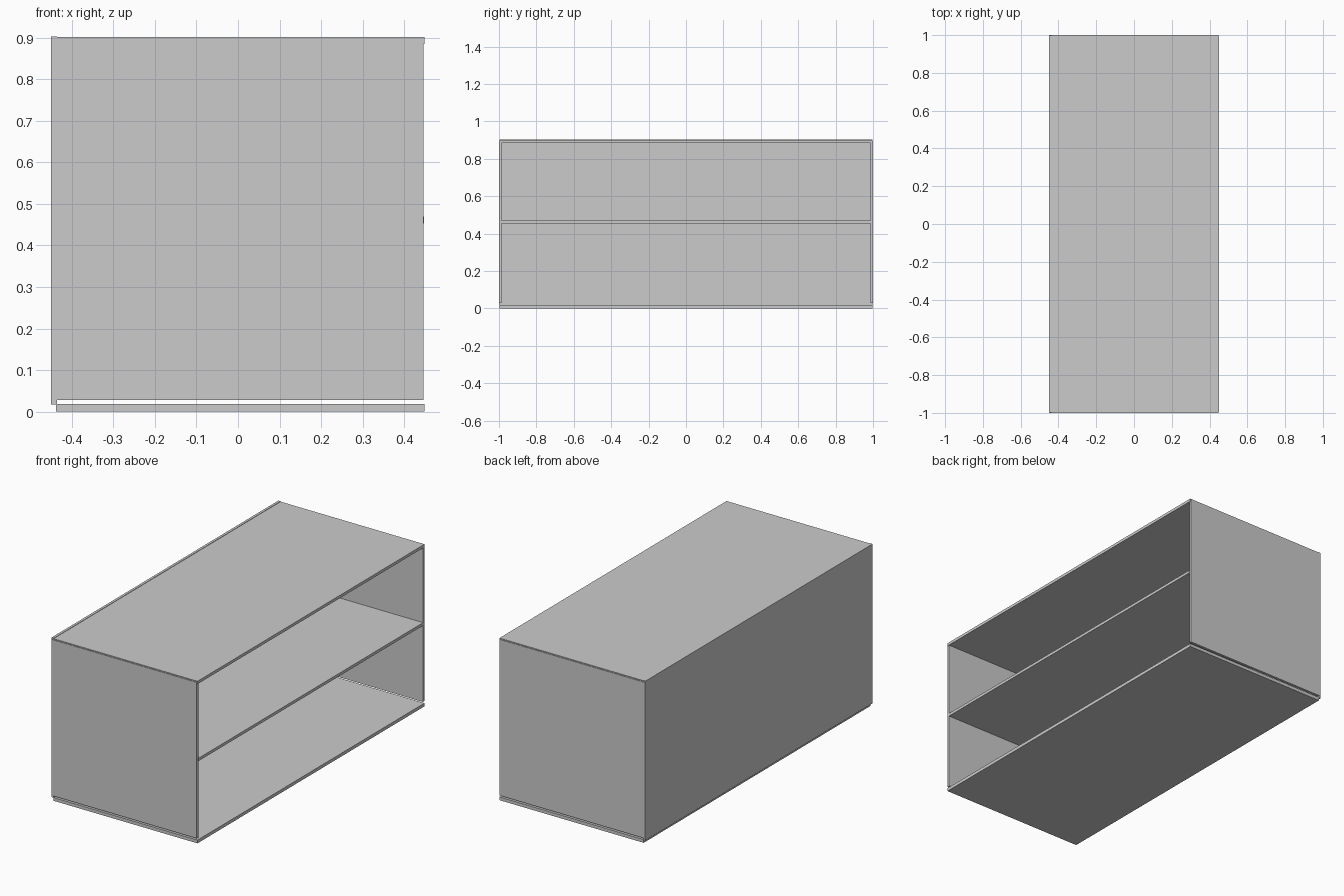
import bpy

if "Cube" in bpy.data.objects:
    bpy.data.objects.remove(bpy.data.objects["Cube"])


def panel(name, x, y, z):
    """Box spanning the given (min, max) ranges."""
    bpy.ops.mesh.primitive_cube_add(size=1, location=[(a + b) / 2 for a, b in (x, y, z)])
    ob = bpy.context.object
    ob.name = name
    ob.scale = [b - a for a, b in (x, y, z)]
    bpy.ops.object.transform_apply(location=False, rotation=False, scale=True)
    return ob


# Horizontal boards, open towards +x
panel("bottom_board", (-0.438, 0.449), (-0.997, 0.997), (0.0, 0.018))
panel("middle_shelf", (-0.436, 0.448), (-0.987, 0.987), (0.453, 0.469))
panel("top_board", (-0.436, 0.449), (-0.997, 0.997), (0.885, 0.901))

# Long closed back
panel("back_panel", (-0.450, -0.436), (-0.997, 0.997), (0.017, 0.903))

# End panels, floating just above the bottom board
for name, s in (("front_end_panel", -1), ("rear_end_panel", 1)):
    panel(name, (-0.448, 0.446), sorted((s * 0.986, s * 1.0)), (0.028, 0.895))
